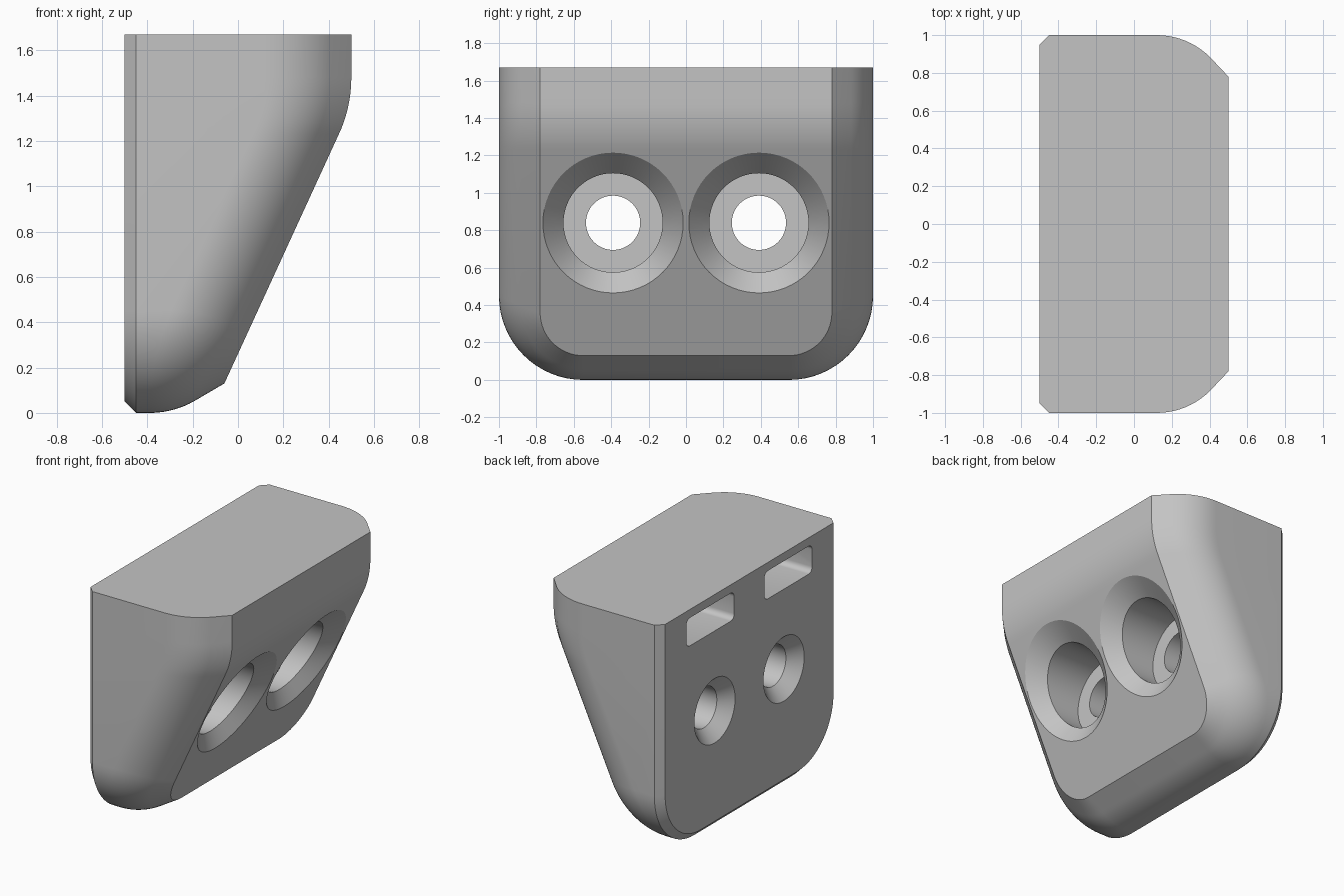
import bpy, bmesh
from math import sin, cos, tan, pi, radians
from mathutils import Matrix

if "Cube" in bpy.data.objects:
    bpy.data.objects.remove(bpy.data.objects["Cube"])

TOP, CORNER = 1.67, 0.45
SLOPE = 0.459                      # run over rise of the slanted face
BEND_R, BEND_Z = 0.6, 1.48         # soft bend between slant and upright face

grey = bpy.data.materials.new("plain grey")
grey.use_nodes = True
grey.diffuse_color = (0.55, 0.55, 0.55, 1)
grey.node_tree.nodes["Principled BSDF"].inputs["Base Color"].default_value = (0.55, 0.55, 0.55, 1)


def make_object(name, bm):
    bmesh.ops.recalc_face_normals(bm, faces=bm.faces)
    mesh = bpy.data.meshes.new(name)
    bm.to_mesh(mesh)
    bm.free()
    mesh.materials.append(grey)
    obj = bpy.data.objects.new(name, mesh)
    bpy.context.collection.objects.link(obj)
    return obj


def slant(z):
    return -0.06 + SLOPE * (z - 0.13)


def front_x(z):
    """Depth of the slanted front at height z, including the bend."""
    if z >= BEND_Z:
        return 0.5
    drop = BEND_Z - z
    if drop < BEND_R * sin(radians(24.6)):
        return 0.5 - BEND_R + (BEND_R ** 2 - drop ** 2) ** 0.5
    return slant(z)


def half_outline(inset_y, inset_z):
    """One half of the U outline as (y, z, corner angle)."""
    r = CORNER - inset_y
    cz = inset_z + r
    pts = [(1 - inset_y, TOP, 0)]
    pts += [(1 - inset_y, BEND_Z - 0.25 * i / 10, 0) for i in range(11)]
    for i in range(17):
        a = pi / 2 * i / 16
        pts.append((1 - inset_y - r + r * cos(a), cz - r * sin(a), a))
    return pts


# Body: nested U outlines from the back plate to the slanted front
rings = [[(-0.5, y, z) for y, z, a in half_outline(0.05, 0.05)],
         [(-0.45, y, z) for y, z, a in half_outline(0, 0)]]


def add_front_ring(dy, dz, g_side, x_bottom):
    g_bottom = front_x(dz) - x_bottom
    rings.append([(front_x(z) - g_side * cos(a) ** 2 - g_bottom * sin(a) ** 2, y, z)
                  for y, z, a in half_outline(dy, dz)])


STEPS = 10
for j in range(STEPS + 1):
    side, low = radians(45) * j / STEPS, radians(32) * j / STEPS
    add_front_ring(0.4 * (1 - cos(side)), 0.4 * (1 - cos(low)),
                   0.38 - 0.4 * sin(side), -0.39 + 0.4 * sin(low))
add_front_ring(0.22, 0.13, 0, slant(0.13))

bm = bmesh.new()
loops = []
for half in rings:
    full = half + [(x, -y, z) for x, y, z in reversed(half)]
    loops.append([bm.verts.new(p) for p in full])
n = len(loops[0])
for a, b in zip(loops, loops[1:]):
    for i in range(n - 1):
        bm.faces.new((a[i], a[i + 1], b[i + 1], b[i]))
bm.faces.new(loops[0])
bm.faces.new([l[0] for l in loops] + [l[-1] for l in reversed(loops)])
last = loops[-1]
for i in range(n // 2 - 1):
    bm.faces.new((last[i], last[i + 1], last[n - 2 - i], last[n - 1 - i]))
body = make_object("mounting_block", bm)


# Screw hole cutter: countersink, bore, counterbore, rim chamfer along the slant
def screw_cutter(y0, z0=0.84, sides=64):
    stages = [(0.245, -0.515, 0), (0.145, -0.415, 0), (0.145, -0.06, 0),
              (0.265, -0.06, 0), (0.265, -0.09, 1), (0.385, 0.0082, 1), (0.385, 0.9, 0)]
    bm = bmesh.new()
    loops = []
    for r, x, follow in stages:
        loop = []
        for i in range(sides):
            a = 2 * pi * i / sides
            z = z0 + r * sin(a)
            loop.append(bm.verts.new((x + follow * slant(z), y0 + r * cos(a), z)))
        loops.append(loop)
    for p, q in zip(loops, loops[1:]):
        for i in range(sides):
            k = (i + 1) % sides
            bm.faces.new((p[i], p[k], q[k], q[i]))
    bm.faces.new(loops[0])
    bm.faces.new(loops[-1])
    return make_object("screw_hole_cutter", bm)


# Slot cutter: rounded pocket in the back plate
def slot_cutter(y0):
    bm = bmesh.new()
    size = Matrix.Diagonal((0.5, 0.54, 0.2, 1))
    bmesh.ops.create_cube(bm, size=1, matrix=Matrix.Translation((-0.47, y0, 1.51)) @ size)
    bmesh.ops.bevel(bm, geom=bm.edges[:], offset=0.04, segments=5, profile=0.5, affect='EDGES')
    return make_object("slot_cutter", bm)


cutters = [make(s * y) for make, y in ((screw_cutter, 0.39), (slot_cutter, 0.44)) for s in (-1, 1)]
bpy.ops.object.select_all(action='DESELECT')
body.select_set(True)
bpy.context.view_layer.objects.active = body
for cutter in cutters:
    mod = body.modifiers.new("cut", 'BOOLEAN')
    mod.operation = 'DIFFERENCE'
    mod.solver = 'EXACT'
    mod.object = cutter
    bpy.ops.object.modifier_apply(modifier=mod.name)
    bpy.data.objects.remove(cutter)

bpy.ops.object.shade_smooth_by_angle(angle=radians(22))
